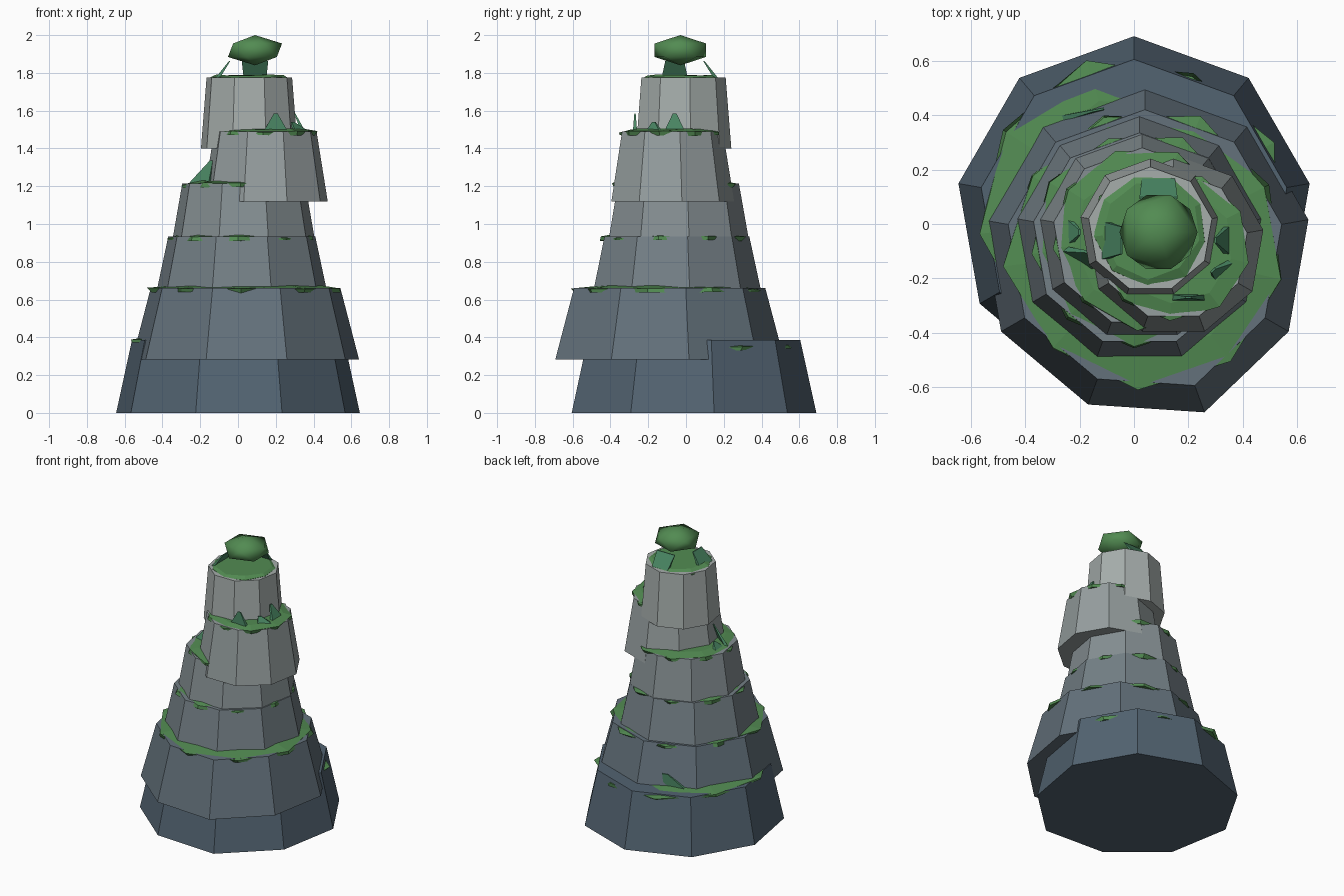
import bpy, bmesh, random
from math import sin, cos, pi
from mathutils import Vector

if "Cube" in bpy.data.objects:
    bpy.data.objects.remove(bpy.data.objects["Cube"])

random.seed(4)
SIDES = 9


def material(name, rgb):
    m = bpy.data.materials.new(name)
    m.diffuse_color = (*rgb, 1)
    m.use_nodes = True
    m.node_tree.nodes["Principled BSDF"].inputs["Base Color"].default_value = m.diffuse_color
    return m


def finish(name, bm, mat):
    bmesh.ops.recalc_face_normals(bm, faces=bm.faces)
    me = bpy.data.meshes.new(name)
    bm.to_mesh(me)
    bm.free()
    ob = bpy.data.objects.new(name, me)
    ob.data.materials.append(mat)
    bpy.context.collection.objects.link(ob)
    return ob


def loft(name, rings, mat):
    """Skin a stack of equal-length rings and cap both ends."""
    bm = bmesh.new()
    loops = [[bm.verts.new(p) for p in ring] for ring in rings]
    n = len(loops[0])
    for a, b in zip(loops, loops[1:]):
        for i in range(n):
            j = (i + 1) % n
            bm.faces.new((a[i], a[j], b[j], b[i]))
    bm.faces.new(loops[0])
    bm.faces.new(loops[-1])
    return finish(name, bm, mat)


def ring(cx, cy, z, r, jitter=0.0, zjit=0.0, turn=0.0, front=1.0, tilt=0.0):
    """Nine-sided ring; front scales the front-right corner, tilt raises the -x side."""
    pts = []
    for i in range(SIDES):
        a = pi / 2 + turn + 2 * pi * i / SIDES
        k = r * (1 + random.uniform(-jitter, jitter)) * (front if i == 5 else 1)
        x = k * cos(a)
        pts.append((cx + x, cy + k * sin(a), z + random.uniform(-zjit, zjit) - tilt * x))
    return pts


moss = material("moss", (0.085, 0.26, 0.085))
leaf = material("leaf", (0.065, 0.23, 0.12))

# Rock tiers: centre x, centre y, bottom z, top z, bottom radius, top radius, front corner scale
tiers = [
    (0.00, 0.035, 0.000, 0.385, 0.655, 0.570, 1.04),
    (0.04, -0.09, 0.283, 0.660, 0.610, 0.510, 1.05),
    (0.02, -0.06, 0.565, 0.935, 0.475, 0.395, 1.0),
    (0.03, -0.05, 0.848, 1.215, 0.395, 0.330, 1.0),
    (0.145, -0.08, 1.120, 1.490, 0.335, 0.275, 1.0),
    (0.06, -0.02, 1.400, 1.775, 0.260, 0.230, 1.0),
]
low, high = Vector((0.085, 0.125, 0.165)), Vector((0.38, 0.42, 0.41))
for i, (x, y, z0, z1, r0, r1, f) in enumerate(tiers):
    t = i / 5
    stone = material(f"stone_{i + 1}", low.lerp(high, 0.6 * t + 0.4 * t * t))
    loft(f"rock_tier_{i + 1}",
         [ring(x, y, z0, r0, front=f), ring(x, y, z1, r1, front=f)], stone)
    # Ragged moss cap, turned so its corners overhang the rock flats
    base = i == 0
    sink, tilt = (0.012, 0.04) if base else (0.0, 0.0)
    r = r1 * (0.93 if i == 5 else 0.99)
    loft(f"moss_cap_{i + 1}", [
        ring(x, y, z1 - sink - 0.022, r, 0.02, 0.003, 0.3, tilt=tilt),
        ring(x, y, z1 - sink - 0.004, r, 0.05, 0.008, 0.3, tilt=tilt),
        ring(x, y, z1 - sink + 0.013, r1 * 0.78, 0.03, 0.003, 0.3, tilt=tilt)], moss)


def blade(name, base, tip, across, w, tip_w=0.005, thick=0.012):
    """Flat leaf: tapered slab from base to tip, its width along angle `across`."""
    u = Vector((cos(across), sin(across), 0))
    n = Vector((-u.y, u.x, 0)) * thick
    loft(name, [[Vector(c) - u * h - n * s, Vector(c) + u * h - n * s,
                 Vector(c) + u * h + n * s, Vector(c) - u * h + n * s]
                for c, h, s in ((base, w, 1), (tip, tip_w, 0.3))], leaf)


# Grass blades: base position, tip position, width direction, base and tip half-widths
blades = [
    ((0.20, -0.27, 1.48), (0.20, -0.27, 1.585), 0.0, 0.07, 0.01),
    ((0.35, -0.06, 1.48), (0.30, -0.06, 1.585), pi / 2, 0.06, 0.01),
    ((0.34, -0.17, 1.48), (0.29, -0.17, 1.54), 0.8, 0.06, 0.01),
    ((-0.21, -0.13, 1.20), (-0.14, -0.11, 1.335), -0.6, 0.07, 0.01),
    ((-0.25, -0.03, 1.20), (-0.20, -0.03, 1.26), pi / 2, 0.06, 0.01),
    ((-0.11, -0.06, 1.77), (-0.045, -0.06, 1.862), pi / 2, 0.07, 0.05),
    ((0.09, 0.16, 1.77), (0.09, 0.095, 1.862), 0.0, 0.06, 0.07),
    ((0.10, 0.43, 0.38), (0.10, 0.44, 0.47), 0.0, 0.035, 0.01),
    ((-0.20, 0.40, 0.38), (-0.13, 0.42, 0.47), 0.2, 0.08, 0.02),
]
for i, b in enumerate(blades):
    blade(f"grass_blade_{i + 1}", *b)

# Summit bush
bm = bmesh.new()
bmesh.ops.create_icosphere(bm, subdivisions=1, radius=1)
for v in bm.verts:
    v.co = Vector((0.09, -0.03, 1.92)) + Vector((v.co.x * 0.16, v.co.y * 0.16, v.co.z * 0.08))
bush = finish("summit_bush", bm, moss)
bush.data.polygons.foreach_set("use_smooth", [True] * len(bush.data.polygons))
